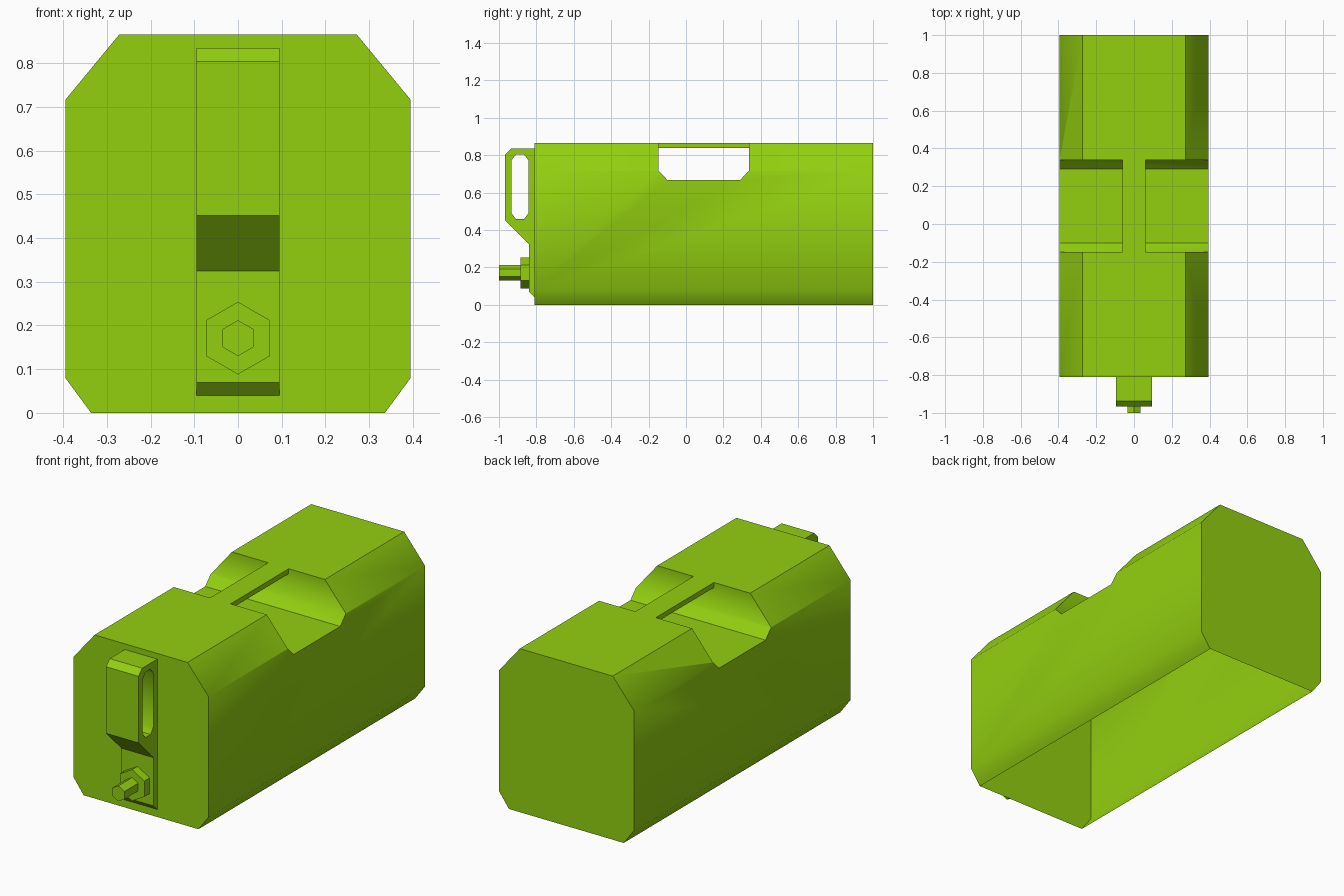
import bpy, bmesh, math
from mathutils import Vector

if "Cube" in bpy.data.objects:
    bpy.data.objects.remove(bpy.data.objects["Cube"])

green = bpy.data.materials.new("green")
green.diffuse_color = (0.29, 0.63, 0.005, 1)
green.use_nodes = True
green.node_tree.nodes["Principled BSDF"].inputs["Base Color"].default_value = green.diffuse_color


def prism(name, profile, place, start, end):
    """Extrude a 2D profile; place(u, v, d) maps profile and depth to 3D."""
    bm = bmesh.new()
    rings = [[bm.verts.new(place(u, v, d)) for u, v in profile] for d in (start, end)]
    bm.faces.new(rings[0])
    bm.faces.new(rings[1])
    n = len(profile)
    for i in range(n):
        j = (i + 1) % n
        bm.faces.new((rings[0][i], rings[0][j], rings[1][j], rings[1][i]))
    bmesh.ops.recalc_face_normals(bm, faces=bm.faces)
    mesh = bpy.data.meshes.new(name)
    bm.to_mesh(mesh)
    bm.free()
    mesh.materials.append(green)
    obj = bpy.data.objects.new(name, mesh)
    bpy.context.collection.objects.link(obj)
    return obj


def along_y(u, v, d):
    return (u, d, v)


def along_x(u, v, d):
    return (d, u, v)


def activate(obj):
    bpy.ops.object.select_all(action='DESELECT')
    obj.select_set(True)
    bpy.context.view_layer.objects.active = obj


def cut(obj, cutter):
    activate(obj)
    mod = obj.modifiers.new("cut", 'BOOLEAN')
    mod.operation = 'DIFFERENCE'
    mod.solver = 'EXACT'
    mod.object = cutter
    bpy.ops.object.modifier_apply(modifier=mod.name)
    bpy.data.objects.remove(cutter)


def open_side(obj, direction, offset):
    """Remove the faces lying on the plane direction . p = offset."""
    d = Vector(direction)
    bm = bmesh.new()
    bm.from_mesh(obj.data)
    faces = [f for f in bm.faces
             if all(abs(v.co.dot(d) - offset) < 1e-4 for v in f.verts)]
    bmesh.ops.delete(bm, geom=faces, context='FACES')
    bm.to_mesh(obj.data)
    bm.free()


def smooth(obj):
    activate(obj)
    bpy.ops.object.shade_smooth_by_angle(angle=math.radians(44.5))


FRONT = -0.81

# Tank shell: octagonal section, notched on top, open underneath
right = [(0.336, 0), (0.395, 0.08), (0.395, 0.716), (0.272, 0.865)]
section = right + [(-x, z) for x, z in reversed(right)]
tank = prism("tank_body", section, along_y, FRONT, 1.0)
notch = [(-0.148, 1.0), (-0.148, 0.718), (-0.1, 0.668),
         (0.29, 0.668), (0.338, 0.718), (0.338, 1.0)]
cut(tank, prism("notch_cutter", notch, along_x, -0.6, 0.6))
open_side(tank, (0, 0, 1), 0)
smooth(tank)

# Carry handle bridging the notch
bar = [(-0.06, 0.838), (0.06, 0.838), (0.06, 0.865), (-0.06, 0.865)]
handle = prism("carry_handle", bar, along_y, -0.148, 0.338)
open_side(handle, (0, 1, 0), -0.148)
open_side(handle, (0, 1, 0), 0.338)

# Stowed spout bracket with a slot through it
spout_profile = [(FRONT, 0.04), (-0.84, 0.07), (-0.84, 0.325), (-0.967, 0.452),
                 (-0.967, 0.804), (-0.936, 0.835), (FRONT, 0.835)]
spout = prism("spout_bracket", spout_profile, along_x, -0.095, 0.095)
slot = [(-0.933, 0.49), (-0.909, 0.458), (-0.866, 0.458), (-0.842, 0.49),
        (-0.842, 0.772), (-0.866, 0.804), (-0.909, 0.804), (-0.933, 0.772)]
cut(spout, prism("slot_cutter", slot, along_x, -0.3, 0.3))
open_side(spout, (0, 1, 0), FRONT)
smooth(spout)


# Hexagonal nut and bolt below the spout
def hexagon(radius, z):
    return [(radius * math.sin(i * math.pi / 3), z + radius * math.cos(i * math.pi / 3))
            for i in range(6)]


prism("hex_nut", hexagon(0.083, 0.171), along_y, -0.885, -0.84)
prism("hex_bolt", hexagon(0.041, 0.171), along_y, -1.0, -0.885)
